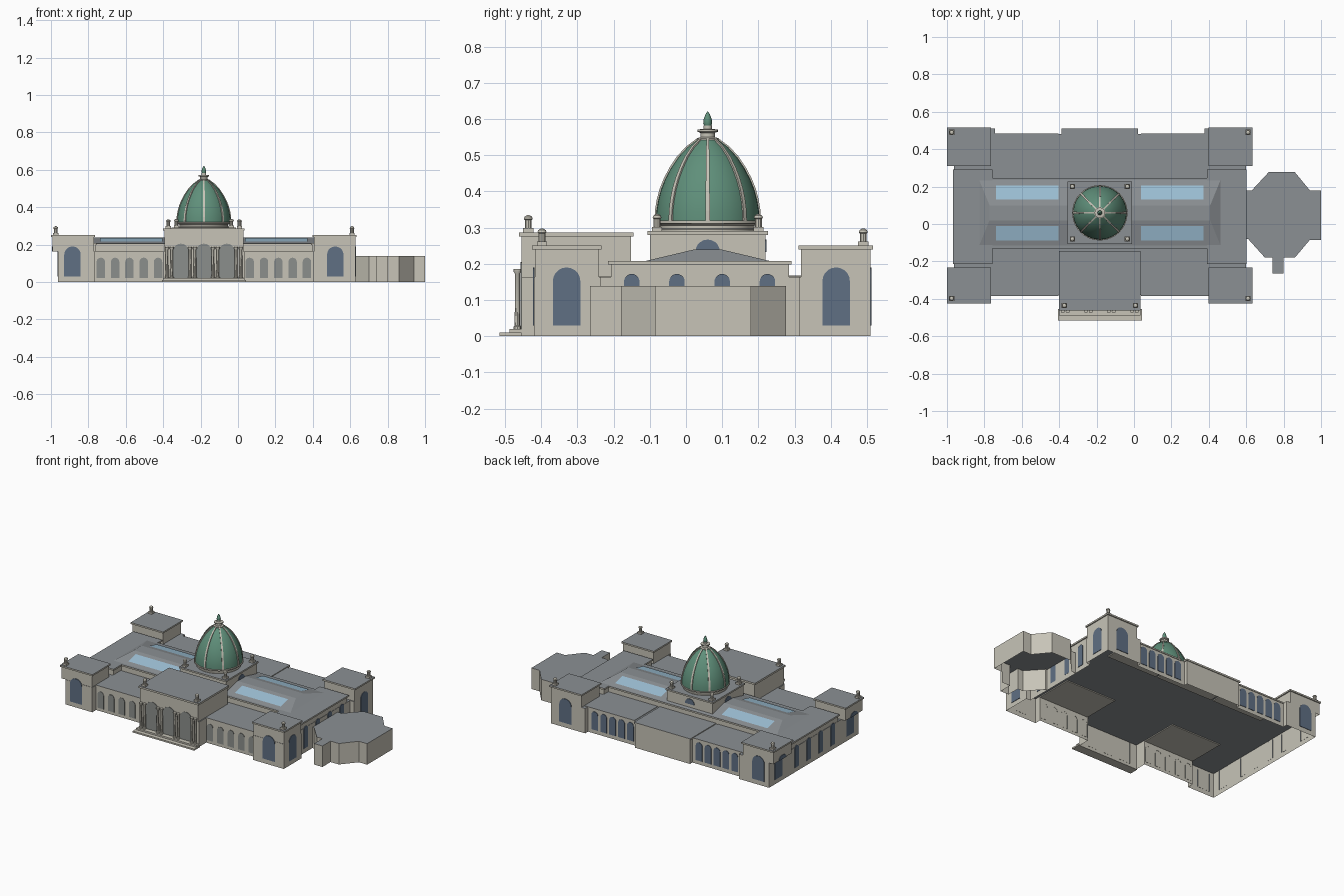
import bpy, bmesh, math
from mathutils import Matrix, Vector

if "Cube" in bpy.data.objects:
    bpy.data.objects.remove(bpy.data.objects["Cube"])

CX, CY = -0.1825, 0.06          # symmetry axis of the building, dome centre


def material(name, rgb):
    m = bpy.data.materials.new(name)
    m.diffuse_color = (*rgb, 1)
    m.use_nodes = True
    m.node_tree.nodes["Principled BSDF"].inputs["Base Color"].default_value = m.diffuse_color
    return m


STONE = material("stone", (0.57, 0.55, 0.475))
ROOF = material("roof_grey", (0.26, 0.28, 0.295))
GREEN = material("dome_green", (0.115, 0.275, 0.195))
GLASS = material("window_blue", (0.115, 0.16, 0.23))
SKY = material("skylight_blue", (0.34, 0.53, 0.67))
OPEN = material("opening_grey", (0.26, 0.275, 0.265))


def finish(name, bm, mats, smooth=False, roof_tops=False):
    bm.normal_update()
    if roof_tops:
        for f in bm.faces:
            f.material_index = 1 if f.normal.z > 0.5 else 0
    me = bpy.data.meshes.new(name)
    bm.to_mesh(me)
    bm.free()
    ob = bpy.data.objects.new(name, me)
    bpy.context.collection.objects.link(ob)
    for m in mats:
        me.materials.append(m)
    if smooth:
        bpy.context.view_layer.objects.active = ob
        ob.select_set(True)
        bpy.ops.object.shade_smooth_by_angle(angle=math.radians(35))
        ob.select_set(False)
    return ob


def prism(bm, pts, z0, z1, bottom=False):
    """Walls and top over a counter-clockwise outline."""
    lo = [bm.verts.new((x, y, z0)) for x, y in pts]
    hi = [bm.verts.new((x, y, z1)) for x, y in pts]
    n = len(pts)
    for i in range(n):
        j = (i + 1) % n
        bm.faces.new((lo[i], lo[j], hi[j], hi[i]))
    bm.faces.new(hi)
    if bottom:
        bm.faces.new(lo[::-1])


def box(bm, x0, x1, y0, y1, z0, z1, bottom=False):
    prism(bm, [(x0, y0), (x1, y0), (x1, y1), (x0, y1)], z0, z1, bottom)


def block(bm, x0, x1, y0, y1, z0, z1, lip=0.007, h=0.01):
    """Box with a projecting cornice slab at its top."""
    box(bm, x0, x1, y0, y1, z0, z1 - h)
    box(bm, x0 - lip, x1 + lip, y0 - lip, y1 + lip, z1 - h, z1, True)


def plate(bm, x, y, z0, z1, w, deg, rise=None):
    """Thin arched plate on a wall; deg 0 faces front, 90 faces right."""
    r = w / 2
    rise = r if rise is None else rise
    pts = [(-r, z0), (r, z0)]
    if rise == 0:
        pts += [(r, z1), (-r, z1)]
    else:
        pts += [(r * math.cos(a), z1 - rise + rise * math.sin(a))
                for a in [math.pi * i / 10 for i in range(11)]]
        if z1 - rise - z0 < 1e-4:
            pts = pts[2:]
    m = Matrix.Translation((x, y, 0)) @ Matrix.Rotation(math.radians(deg), 4, 'Z')
    f = bm.faces.new([bm.verts.new(m @ Vector((px, 0.001, pz))) for px, pz in pts])
    ext = bmesh.ops.extrude_face_region(bm, geom=[f])["geom"]
    d = m.to_3x3() @ Vector((0, -0.004, 0))
    bmesh.ops.translate(bm, vec=d, verts=[v for v in ext if isinstance(v, bmesh.types.BMVert)])
    bm.faces.remove(f)


def lathe(bm, prof, x, y, segs=32):
    rings = [[bm.verts.new((x + r * math.cos(2 * math.pi * i / segs),
                            y + r * math.sin(2 * math.pi * i / segs), z))
              for i in range(segs)] for r, z in prof]
    for a, b in zip(rings, rings[1:]):
        for i in range(segs):
            j = (i + 1) % segs
            bm.faces.new((a[i], a[j], b[j], b[i]))
    bm.faces.new(rings[-1])


# lower walls: half outline mirrored about the axis, open underneath
half = [(.2175, -.455), (.2175, -.38), (.585, -.38), (.585, -.42), (.81, -.42),
        (.81, -.235), (.78, -.235), (.78, .312), (.81, .312), (.81, .51),
        (.56, .51), (.56, .48), (.2, .48), (.2, .505)]
left = [(CX - min(x, .78), y) for x, y in half[::-1]]
bm = bmesh.new()
prism(bm, [(CX + x, y) for x, y in half] + left, 0, .163)
bmesh.ops.remove_doubles(bm, verts=bm.verts, dist=1e-5)
finish("lower_walls", bm, [STONE, ROOF], roof_tops=True)

# thin ledges on the front and back wings
bm = bmesh.new()
for s in (-1, 1):
    a, b = sorted((CX + s * .22, CX + s * .585))
    box(bm, a, b, -.384, -.13, .157, .166, True)
    box(bm, a, b, .24, .484, .157, .166, True)
box(bm, CX - .205, CX + .205, .24, .51, .157, .168, True)
finish("wing_ledges", bm, [STONE, ROOF], roof_tops=True)

# corner pavilions, upper part
bm = bmesh.new()
for s in (-1, 1):
    a, b = sorted((CX + s * .588, CX + s * .81))
    for y0, y1 in ((-.418, -.24), (.318, .51)):
        block(bm, a, b, y0, y1, .163, .25)
finish("corner_pavilions", bm, [STONE, ROOF], roof_tops=True)

# long central hall with wider ends
bm = bmesh.new()
block(bm, CX - .6, CX + .6, -.125, .24, .163, .207)
for s in (-1, 1):
    a, b = sorted((CX + s * .58, CX + s * .778))
    block(bm, a, b, -.208, .285, .163, .2075)
finish("central_hall", bm, [STONE, ROOF], roof_tops=True)

# hipped roof with flat top
bm = bmesh.new()
lo = [bm.verts.new((CX + sx * .645, CY + sy * .175, .207))
      for sx, sy in ((-1, -1), (1, -1), (1, 1), (-1, 1))]
hi = [bm.verts.new((CX + sx * .59, CY + sy * .04, .239))
      for sx, sy in ((-1, -1), (1, -1), (1, 1), (-1, 1))]
for i in range(4):
    j = (i + 1) % 4
    bm.faces.new((lo[i], lo[j], hi[j], hi[i]))
bm.faces.new(hi)
finish("hip_roof", bm, [ROOF])

# skylights lying on the slopes
bm = bmesh.new()
for sx in (-1, 1):
    for sy in (-1, 1):
        q = [bm.verts.new((CX + sx * dx, CY + sy * dy, .2415 - (dy - .04) * .032 / .135))
             for dx, dy in ((.22, .07), (.555, .07), (.555, .147), (.22, .147))]
        f = bm.faces.new(q)
        f.normal_update()
        if f.normal.z < 0:
            f.normal_flip()
finish("skylights", bm, [SKY])

# entrance portico
bm = bmesh.new()
block(bm, CX - .211, CX + .211, -.455, -.152, .163, .287, h=.012)
finish("portico", bm, [STONE, ROOF], roof_tops=True)

# entrance steps and paired columns
bm = bmesh.new()
box(bm, CX - .224, CX + .224, -.515, -.455, 0, .01, True)
box(bm, CX - .218, CX + .218, -.488, -.455, .01, .02)
finish("entrance_steps", bm, [STONE])
bm = bmesh.new()
for k in (-.185, -.061, .061, .185):
    for d in (-.013, .013):
        lathe(bm, [(.011, .02), (.011, .026), (.008, .03), (.007, .172),
                   (.011, .178), (.011, .186)], CX + k + d, -.466, 10)
finish("columns", bm, [STONE], smooth=True)

# grey loggia and portico openings
bm = bmesh.new()
for k in (-.123, 0, .123):
    plate(bm, CX + k, -.455, .02, .205, .086, 0)
for s in (-1, 1):
    for i in range(5):
        plate(bm, CX + s * (.245 + .0765 * i), -.38, .02, .13, .045, 0)
finish("arched_openings", bm, [OPEN])

# blue arched windows
bm = bmesh.new()
for s in (-1, 1):
    for i in range(5):
        plate(bm, CX + s * (.25 + .065 * i), .48, .025, .145, .047, 180)
    plate(bm, CX + s * .7025, -.42, .03, .19, .088, 0)
    plate(bm, CX + s * .7025, .51, .03, .19, .088, 180)
    for y in (-.15, -.025, .1, .225):
        plate(bm, CX + s * .78, y, .03, .172, .043, 90 * s)
for y in (-.33, .415):
    plate(bm, CX + .81, y, .03, .19, .076, 90)
    plate(bm, CX - .78, y, .03, .162, .076, -90, 0)
    plate(bm, CX - .81, y, .163, .19, .076, -90, .027)
for s in (-1, 1):                        # lunettes under the dome
    plate(bm, CX + s * .165, CY, .232, .267, .068, 90 * s)
plate(bm, CX, CY + .16, .232, .267, .068, 180)
finish("windows", bm, [GLASS])

# square base of the dome
bm = bmesh.new()
block(bm, CX - .165, CX + .165, CY - .16, CY + .16, .2, .29)
finish("dome_base", bm, [STONE, ROOF], roof_tops=True)

# round drum
bm = bmesh.new()
lathe(bm, [(.135, .29), (.135, .295), (.13, .298), (.13, .306), (.142, .31),
           (.148, .312), (.148, .319), (.14, .32)], CX, CY, 40)
finish("drum", bm, [STONE], smooth=True)

# dome shell and its eight ribs
PROF = [(.143, .318), (.142, .345), (.137, .375), (.129, .405), (.117, .435),
        (.101, .465), (.081, .495), (.056, .522), (.024, .546)]
bm = bmesh.new()
lathe(bm, PROF, CX, CY, 40)
finish("dome", bm, [GREEN], smooth=True)
bm = bmesh.new()
for k in range(8):
    rot = Matrix.Translation((CX, CY, 0)) @ Matrix.Rotation(k * math.pi / 4, 4, 'Z')
    rows = []
    for r, z in PROF:
        w = .003 + .02 * r
        rows.append([bm.verts.new(rot @ Vector((r + d, t, z + d * .5)))
                     for d, t in ((-.003, -w), (.004, -w), (.004, w), (-.003, w))])
    for a, b in zip(rows, rows[1:]):
        for i in range(3):
            bm.faces.new((a[i], a[i + 1], b[i + 1], b[i]))
finish("dome_ribs", bm, [STONE])

# lantern and green spire tip
bm = bmesh.new()
lathe(bm, [(.03, .54), (.03, .547), (.02, .55), (.02, .562), (.028, .565),
           (.028, .571), (.012, .573), (.012, .582)], CX, CY, 20)
finish("lantern", bm, [STONE], smooth=True)
bm = bmesh.new()
lathe(bm, [(.009, .58), (.0125, .588), (.011, .6), (.006, .613), (.001, .621)], CX, CY, 16)
finish("spire_tip", bm, [GREEN], smooth=True)

# corner finials: square foot with a turned post
bm = bmesh.new()
spots = [(s * .19, -.436, .287) for s in (-1, 1)]
for s in (-1, 1):
    spots += [(s * .792, -.398, .25), (s * .792, .49, .25),
              (s * .147, CY - .14, .29), (s * .147, CY + .14, .29)]
for dx, y, z in spots:
    x = CX + dx
    box(bm, x - .014, x + .014, y - .014, y + .014, z, z + .012)
    lathe(bm, [(.01, z + .012), (.01, z + .034), (.013, z + .037),
               (.011, z + .043), (.003, z + .048)], x, y, 10)
finish("finials", bm, [STONE], smooth=True)

# low eight-sided annex with small porch
bm = bmesh.new()
prism(bm, [(.6, -.08), (.61, -.08), (.70, -.18), (.74, -.18), (.74, -.265), (.80, -.265),
           (.80, -.18), (.86, -.18), (.94, -.085), (1, -.085), (1, .18), (.94, .18),
           (.86, .277), (.72, .277), (.63, .18), (.6, .18)], 0, .138)
finish("annex", bm, [STONE, ROOF], roof_tops=True)
